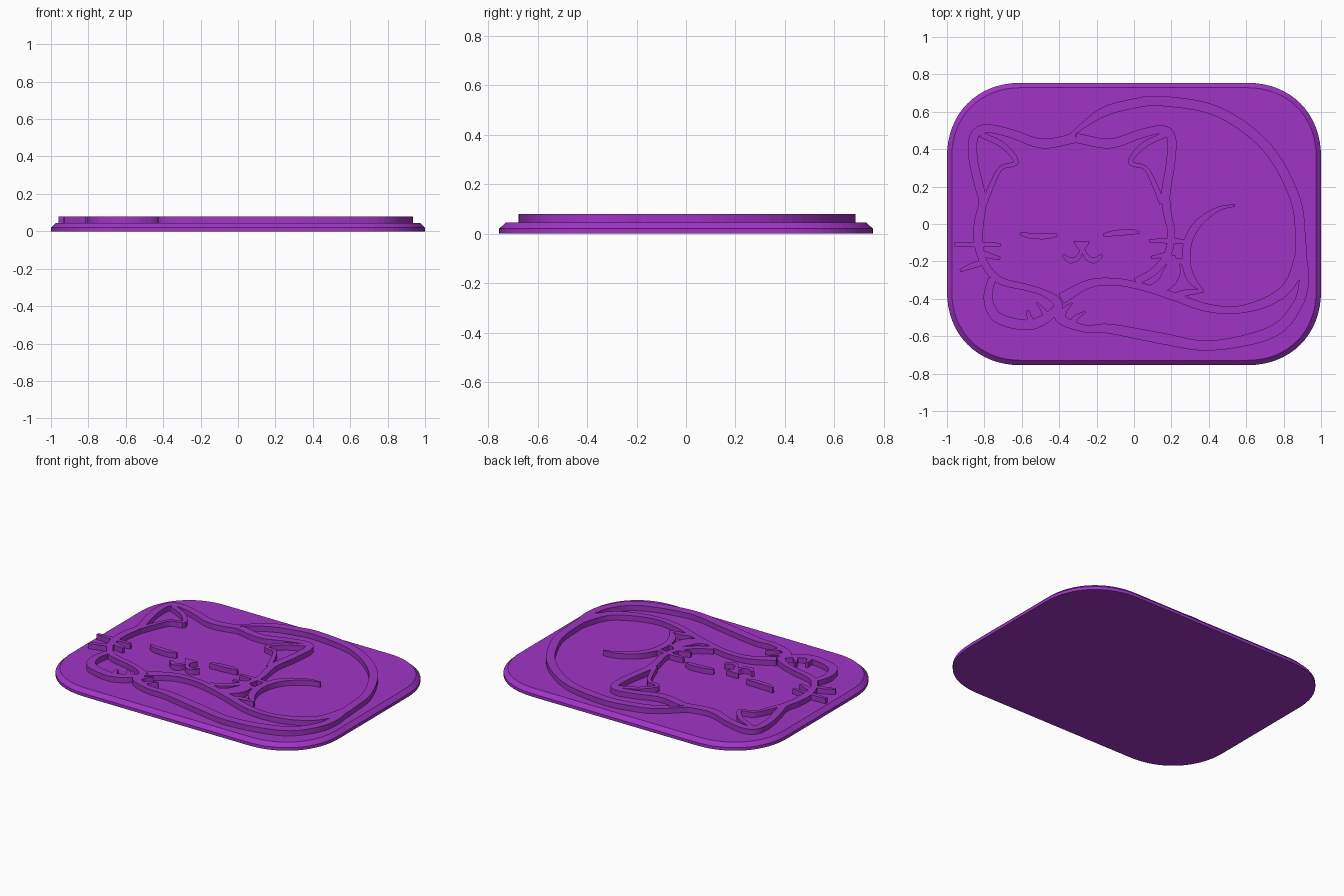
import bpy, bmesh, math
from mathutils import Vector

if "Cube" in bpy.data.objects:
    bpy.data.objects.remove(bpy.data.objects["Cube"])

PLATE_TOP, RIDGE_TOP = 0.045, 0.08

purple = bpy.data.materials.new("purple")
purple.diffuse_color = (0.35, 0.035, 0.56, 1)
purple.use_nodes = True
purple.node_tree.nodes["Principled BSDF"].inputs["Base Color"].default_value = purple.diffuse_color


def finish(bm, name):
    bmesh.ops.recalc_face_normals(bm, faces=bm.faces)
    mesh = bpy.data.meshes.new(name)
    bm.to_mesh(mesh)
    bm.free()
    mesh.materials.append(purple)
    obj = bpy.data.objects.new(name, mesh)
    bpy.context.collection.objects.link(obj)
    return obj


def smooth_path(pts, steps=6):
    """Catmull-Rom through (x, y, half width) points given in hundredths."""
    p = [Vector(q) / 100 for q in pts]
    p = [2 * p[0] - p[1]] + p + [2 * p[-1] - p[-2]]
    out = []
    for a, b, c, d in zip(p, p[1:], p[2:], p[3:]):
        for i in range(steps):
            t = i / steps
            out.append(0.5 * (2 * b + (c - a) * t + (2 * a - 5 * b + 4 * c - d) * t * t
                              + (3 * b - a - 3 * c + d) * t ** 3))
    return out + [p[-2]]


def ridge(name, pts):
    """Raised line of varying width standing on the plate."""
    path = smooth_path(pts)
    bm = bmesh.new()
    rows = []
    for i, q in enumerate(path):
        d = path[min(i + 1, len(path) - 1)] - path[max(i - 1, 0)]
        n = Vector((-d.y, d.x)).normalized() * max(q.z, 0.004)
        rows.append([bm.verts.new((q.x + s * n.x, q.y + s * n.y, PLATE_TOP - 0.01))
                     for s in (1, -1)])
    faces = [bm.faces.new((a[0], a[1], b[1], b[0])) for a, b in zip(rows, rows[1:])]
    top = bmesh.ops.extrude_face_region(bm, geom=faces, use_keep_orig=True)["geom"]
    for v in top:
        if isinstance(v, bmesh.types.BMVert):
            v.co.z = RIDGE_TOP
    return finish(bm, name)


def mirror(pts, axis=-65):
    return [(axis - x, y, w) for x, y, w in pts]


# Rounded plate with a chamfered upper rim
def outline(inset, z, r=0.4, n=16):
    loop = []
    for k, (sx, sy) in enumerate(((1, 1), (-1, 1), (-1, -1), (1, -1))):
        for i in range(n + 1):
            a = math.pi / 2 * (k + i / n)
            c, s = math.cos(a), math.sin(a)
            ex = math.copysign(abs(c) ** 0.93, c)
            ey = math.copysign(abs(s) ** 0.93, s)
            loop.append((sx * (1 - r) + ex * (r - inset),
                         sy * (0.755 - r) + ey * (r - inset), z))
    return loop


bm = bmesh.new()
rings = [[bm.verts.new(c) for c in outline(i, z)]
         for i, z in ((0, 0), (0, 0.02), (0.026, PLATE_TOP))]
for lo, hi in zip(rings, rings[1:]):
    for j in range(len(lo)):
        k = (j + 1) % len(lo)
        bm.faces.new((lo[j], lo[k], hi[k], hi[j]))
bm.faces.new(rings[0][::-1])
bm.faces.new(rings[-1])
finish(bm, "plate")

# Curled body: back arc flowing into the top edge of the tail, then the lower edge
ridge("back_and_tail_top", [
    (-36, 46, .6), (-18, 59, 2.4), (-2, 64, 2.6), (15, 65.7, 2.7), (45, 60, 2.7),
    (71, 41, 2.7), (86, 14, 2.7), (89, -8, 2.8), (88.5, -20, 3.3), (82, -34, 2.8),
    (70, -42, 2.6), (54, -46, 2), (38, -44.5, 2.2), (22, -39, 2.2), (6, -34, 2),
    (-9, -31, 2), (-24, -32, 2.3), (-39, -40, 3)])
ridge("tail_bottom", [
    (89.5, -14, 2), (91, -29, 2.6), (87, -44, 2.7), (73, -58, 3.2), (41, -65, 2.7),
    (14, -61, 3), (-13, -56, 2.6), (-26, -56, 2), (-39, -51, 2.5), (-41, -44, 2)])

# Head outline, left and right halves
ridge("head_left", [
    (-31, 46, 2.6), (-49, 43, 2.6), (-66, 48.5, 2.3), (-79, 51, 2.3), (-85.5, 47, 2.4),
    (-86, 35, 2.4), (-83, 21, 2.4), (-81, 12, 2.2), (-83, 0, 2.6), (-83, -11, 2.4),
    (-80, -21, 2), (-72, -30, 2), (-57, -34, 1.8), (-48, -37, 1.8), (-41, -42, 2.4),
    (-41, -50, 2)])
ridge("head_right", [
    (-31, 46, 2.6), (-13, 43, 2.6), (3, 48, 2.4), (15, 50.5, 2.3), (20, 46, 2.4),
    (19.5, 32, 2.4), (17, 16, 2.4), (18, 5, 2.2), (20, -5, 2), (18, -16, 2),
    (11, -25, 2), (1, -31, 2)])

# Inner ears
ear = [(-82, 48, 1.5), (-70, 42, 1.6), (-63, 33, 1.3), (-71, 30, 1.2),
       (-76, 21, 1.4), (-80, 11, 1.5)]
ridge("inner_ear_left", ear)
ridge("inner_ear_right", mirror(ear))

# Face
ridge("eye_left", [(-61, -5, .6), (-56, -6.2, 1.5), (-47, -6.5, 1.6), (-41, -5.8, .8)])
ridge("eye_right", [(-16.5, -6, .8), (-11, -5, 1.5), (-2, -4.2, 1.6), (3, -4.6, .6)])
ridge("nose", [(-28, -9, 4.4), (-28, -11.5, 3.2), (-28, -14.5, .8)])
mouth = [(-28, -14, 1), (-30, -18, 1.3), (-34, -19.5, 1.5), (-38, -16.5, .8)]
ridge("mouth_left", mouth)
ridge("mouth_right", mirror(mouth, -55))

# Whiskers
whiskers = {
    "left_upper": [(-96, -11, 1), (-84, -11, 1.4), (-71.5, -11, .9)],
    "left_lower": [(-93, -25, .8), (-87, -22.5, 1.5), (-79, -20, 1.5)],
    "left_inner": [(-83, -15, 1.5), (-77, -17, 1.5), (-71.5, -18.5, .8)],
    "right_upper": [(8, -9, .9), (18, -9, 1.4), (29, -9.5, 1.3)],
    "right_lower": [(9, -18, .8), (18, -16.5, 1.5), (20, -19, 1.5), (28, -20.5, 1.5)],
}
for key, pts in whiskers.items():
    ridge("whisker_" + key, pts)

# Haunch and feet
ridge("haunch", [
    (54, 10, .6), (45, 8, 1.2), (35, 1, 2), (29, -9, 2.3), (28, -21, 2.3),
    (31, -30, 2.2), (37, -36, .6)])
ridge("chest_tuft", [(20, -17, 2), (20.5, -25, 4.5), (16, -32, 4), (8, -34, 1)])
ridge("back_foot", [(21, -38, 1), (29, -36.5, 1.7), (37, -36, .6)])
ridge("front_paw", [
    (-76, -29, 2), (-78, -40, 2.4), (-73, -50, 2.8), (-58, -54, 2.8),
    (-48, -51, 2.6), (-41, -45, 2)])

# Toe marks
toes = [[(-55, -53, 2), (-57, -46, .7)], [(-46, -51, 2), (-48, -47, 1.4), (-52, -42, .5)],
        [(-39, -51, 2), (-37, -46, 1.4), (-33, -42, .5)],
        [(-34, -55, 2), (-31, -50, 1.4), (-26, -47, .5)]]
for i, pts in enumerate(toes, 1):
    ridge(f"toe_mark_{i}", pts)
